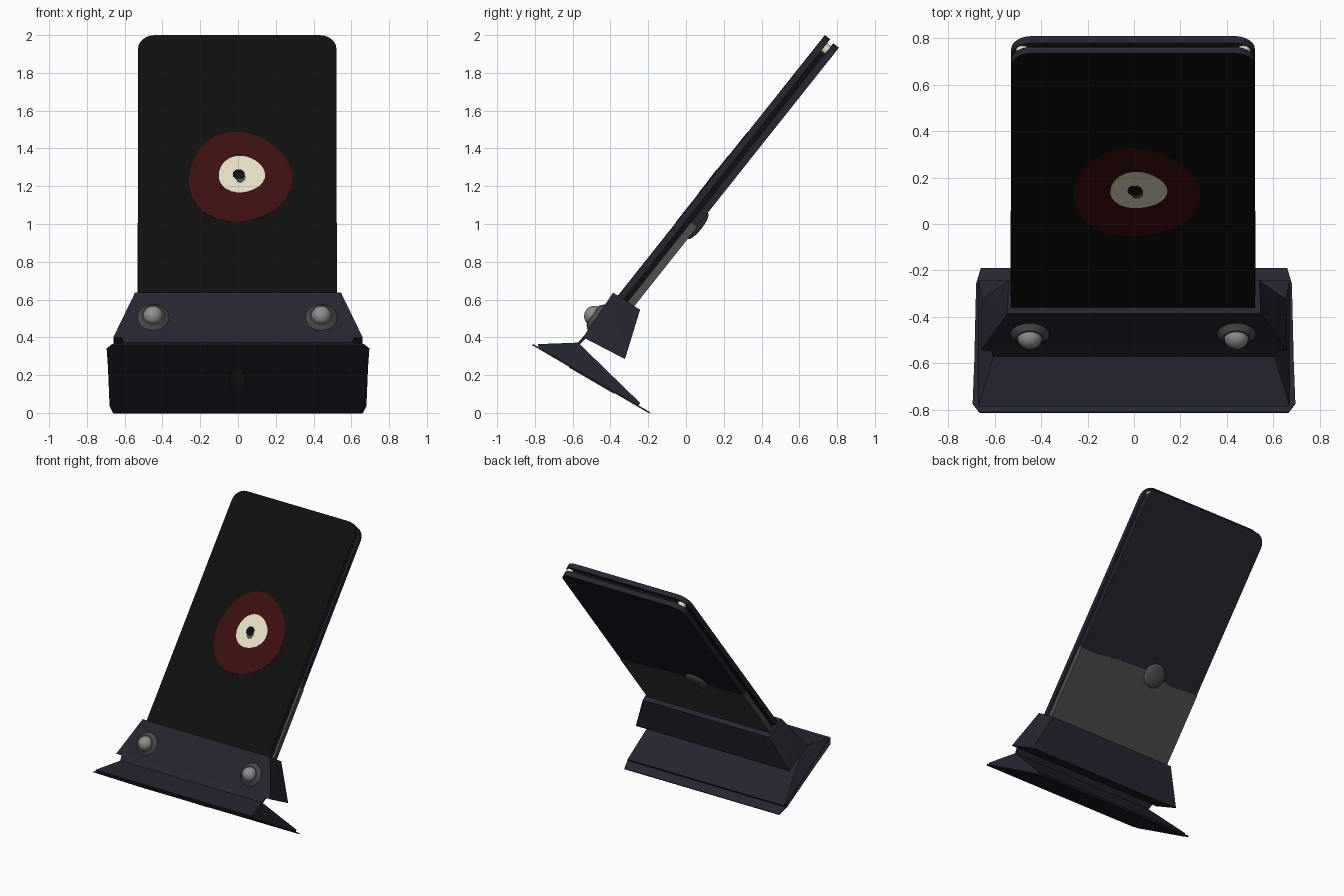
import bpy, bmesh, math
from mathutils import Matrix, Vector

if "Cube" in bpy.data.objects:
    bpy.data.objects.remove(bpy.data.objects["Cube"])


def mat(name, r, g, b):
    m = bpy.data.materials.new(name)
    m.diffuse_color = (r, g, b, 1)
    m.use_nodes = True
    m.node_tree.nodes["Principled BSDF"].inputs["Base Color"].default_value = m.diffuse_color
    return m


NAVY = mat("dark navy", 0.019, 0.019, 0.031)
BLACK = mat("screen black", 0.0048, 0.0048, 0.0048)
RED = mat("dark red", 0.046, 0.005, 0.005)
CREAM = mat("cream", 0.80, 0.74, 0.56)
GREY = mat("dark grey", 0.077, 0.077, 0.077)
METAL = mat("button grey", 0.27, 0.27, 0.27)
CHAR = mat("charcoal", 0.03, 0.03, 0.03)


def frame(origin, u):
    """Local x = world x, local y = u (in the yz plane), local z = x cross u."""
    u = Vector((0, *u)).normalized()
    x = Vector((1, 0, 0))
    n = x.cross(u)
    m = Matrix((x, u, n)).transposed().to_4x4()
    m.translation = Vector(origin)
    return m


def finish(name, bm, material, matrix=Matrix(), smooth=False):
    bmesh.ops.recalc_face_normals(bm, faces=bm.faces[:])
    bm.transform(matrix)
    me = bpy.data.meshes.new(name)
    bm.to_mesh(me)
    bm.free()
    me.materials.append(material)
    ob = bpy.data.objects.new(name, me)
    bpy.context.collection.objects.link(ob)
    if smooth:
        bpy.context.view_layer.objects.active = ob
        ob.select_set(True)
        bpy.ops.object.shade_smooth_by_angle(angle=math.radians(40))
        ob.select_set(False)
    return ob


def slab(name, outline, z0, z1, material, matrix):
    bm = bmesh.new()
    f = bm.faces.new([bm.verts.new((x, y, z0)) for x, y in outline])
    ext = bmesh.ops.extrude_face_region(bm, geom=[f])["geom"]
    vs = [v for v in ext if isinstance(v, bmesh.types.BMVert)]
    bmesh.ops.translate(bm, verts=vs, vec=(0, 0, z1 - z0))
    return finish(name, bm, material, matrix)


def hull(name, half_points, material):
    """Convex solid from (half width, y, z) points mirrored in x."""
    bm = bmesh.new()
    for x, y, z in half_points:
        bm.verts.new((x, y, z))
        bm.verts.new((-x, y, z))
    bmesh.ops.convex_hull(bm, input=bm.verts[:])
    bmesh.ops.dissolve_limit(bm, angle_limit=0.02, verts=bm.verts[:], edges=bm.edges[:])
    return finish(name, bm, material)


def ellipse(cx, cy, rx, ry, n=28, wobble=0.0):
    pts = []
    for i in range(n):
        a = 2 * math.pi * i / n
        k = 1 + wobble * math.cos(3 * a + 0.6)
        pts.append((cx + rx * k * math.cos(a), cy + ry * k * math.sin(a)))
    return pts


def rounded_top(hw, top, bottom, r, n=7):
    pts = [(-hw, bottom), (hw, bottom)]
    for i in range(n):
        a = math.pi / 2 * i / (n - 1)
        pts.append((hw - r + r * math.cos(a), top - r + r * math.sin(a)))
    for i in range(n):
        a = math.pi / 2 * (1 + i / (n - 1))
        pts.append((-hw + r + r * math.cos(a), top - r + r * math.sin(a)))
    return pts


def dome(name, x, y, r, h, material, matrix, z=0.0):
    bm = bmesh.new()
    bmesh.ops.create_uvsphere(bm, u_segments=24, v_segments=12, radius=1)
    m = matrix @ Matrix.Translation((x, y, z)) @ Matrix.Diagonal((r, r, h, 1))
    return finish(name, bm, material, m, True)


# Tilted panel: two plates around a recessed core
P = frame((-0.004, 0.735, 2.0), (0.622, 0.783))
slab("front_plate", rounded_top(0.525, 0, -1.88, 0.09), -0.036, -0.004, NAVY, P)
slab("screen", rounded_top(0.525, 0, -1.88, 0.09), -0.004, 0, BLACK, P)
slab("panel_core", rounded_top(0.505, -0.03, -1.88, 0.09), -0.063, -0.035, BLACK, P)
slab("back_plate", rounded_top(0.525, -0.006, -1.88, 0.09), -0.10, -0.062, NAVY, P)
for s, side in ((-1, "left"), (1, "right")):
    slab("corner_spacer_" + side, ellipse(s * 0.475, -0.055, 0.03, 0.03, 12),
         -0.0625, -0.0355, CREAM, P)

# Grey lower back cover with an uneven upper edge, and its shallow knob
edge = [(0.527, -1.22), (0.42, -1.225), (0.2, -1.20), (-0.05, -1.19),
        (-0.3, -1.235), (-0.42, -1.225), (-0.527, -1.22)]
slab("back_cover", [(-0.527, -1.88), (0.527, -1.88)] + edge, -0.103, -0.061, GREY, P)
dome("back_knob", -0.13, -1.21, 0.088, 0.025, GREY, P, -0.101)

# Eye painted on the screen
slab("eye_red", ellipse(0.012, -0.965, 0.275, 0.305, wobble=0.03), -0.002, 0.002, RED, P)
slab("eye_cream", ellipse(0.022, -0.945, 0.123, 0.124, wobble=0.03), -0.002, 0.004, CREAM, P)
slab("eye_glint", ellipse(0.017, -0.965, 0.027, 0.034, 14), -0.002, 0.005, GREY, P)
slab("eye_pupil", ellipse(0.008, -0.945, 0.032, 0.034, 14), -0.002, 0.006, BLACK, P)

# Bracket gripping the panel
hull("bracket", [(0.545, -0.386, 0.637), (0.54, -0.243, 0.546),
                 (0.66, -0.545, 0.40), (0.655, -0.323, 0.285)], NAVY)
hull("hinge_strip", [(0.62, -0.53, 0.42), (0.62, -0.515, 0.41),
                     (0.605, -0.575, 0.368), (0.605, -0.565, 0.36)], NAVY)

# Two round buttons on the bracket front
B = frame((0, -0.474, 0.505), (0.159, 0.239))
for s, side in ((-1, "left"), (1, "right")):
    bm = bmesh.new()
    bmesh.ops.create_cone(bm, cap_ends=True, segments=24, radius1=0.085, radius2=0.06, depth=0.025)
    finish("button_ring_" + side, bm, GREY,
           B @ Matrix.Translation((s * 0.445 - 0.004, 0, 0.0115)), True)
    dome("button_" + side, s * 0.445 - 0.004, 0, 0.053, 0.05, METAL, B, 0.018)

# Wedge foot with a thin flared sole
hull("foot", [(0.67, -0.785, 0.364), (0.605, -0.571, 0.372), (0.67, -0.243, 0.053),
              (0.67, -0.255, 0.033), (0.67, -0.775, 0.338)], NAVY)
S = frame((0, -0.81, 0.365), (0.62, -0.361))
half = [(0.665, 0.0), (0.695, 0.045), (0.688, 0.25), (0.68, 0.64), (0.66, 0.717)]
slab("sole", half + [(-x, y) for x, y in reversed(half)], -0.008, 0, NAVY, S)
slab("sole_button", ellipse(0, 0.365, 0.042, 0.138), -0.012, -0.007, CHAR, S)
